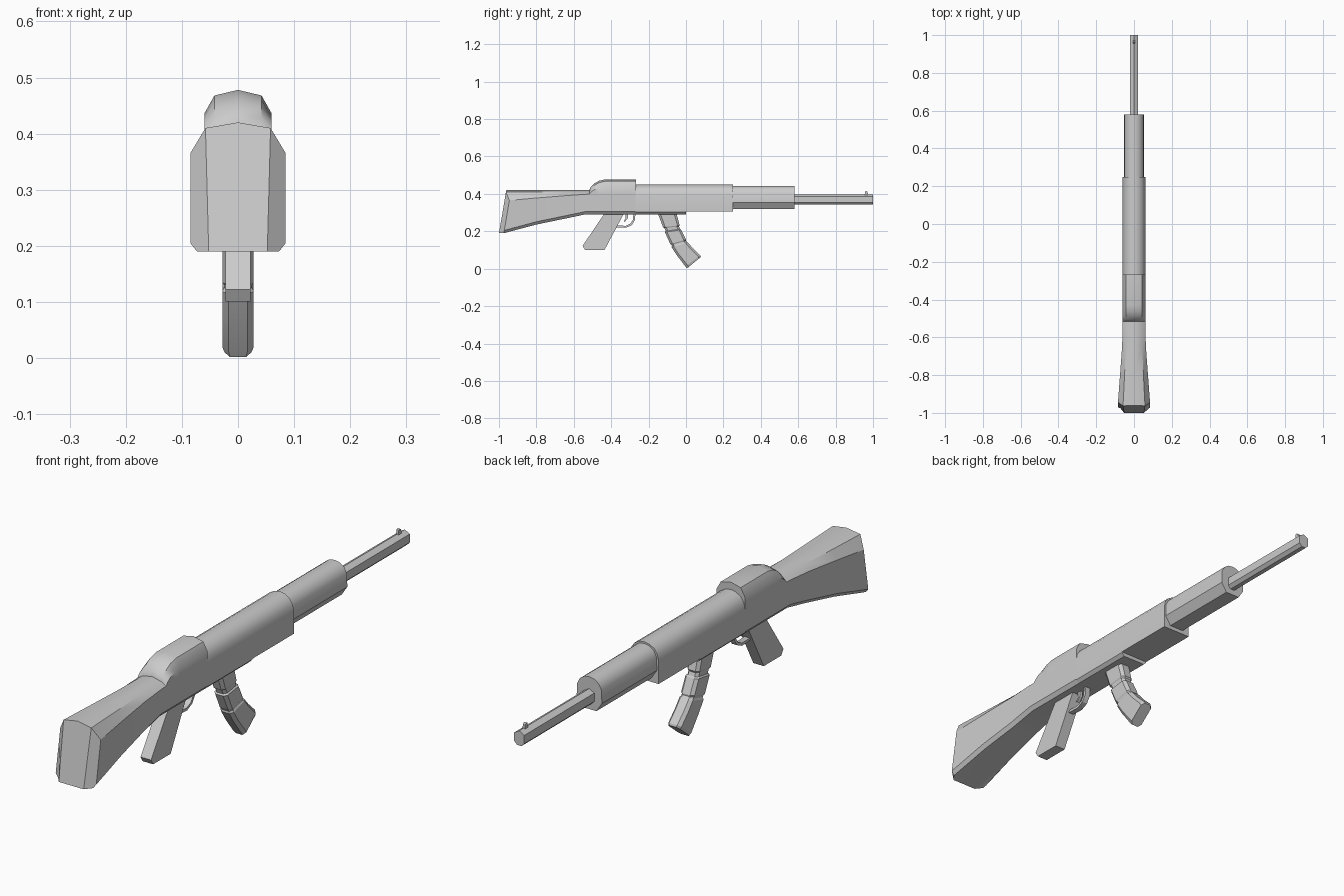
import bpy, bmesh, math

cube = bpy.data.objects.get("Cube")
if cube:
    bpy.data.objects.remove(cube, do_unlink=True)

grey = bpy.data.materials.new("plain_grey")
grey.use_nodes = True
grey.diffuse_color = (0.6, 0.6, 0.6, 1)
grey.node_tree.nodes["Principled BSDF"].inputs["Base Color"].default_value = (0.6, 0.6, 0.6, 1)


def finish(name, bm, angle=32):
    """Turn a bmesh into a shaded object."""
    bmesh.ops.recalc_face_normals(bm, faces=bm.faces)
    mesh = bpy.data.meshes.new(name)
    bm.to_mesh(mesh)
    bm.free()
    mesh.materials.append(grey)
    obj = bpy.data.objects.new(name, mesh)
    bpy.context.collection.objects.link(obj)
    bpy.ops.object.select_all(action='DESELECT')
    obj.select_set(True)
    bpy.context.view_layer.objects.active = obj
    bpy.ops.object.shade_smooth_by_angle(angle=math.radians(angle))
    return obj


def mirrored(half, y):
    """Closed ring at y from the +x half of a section, listed top to bottom."""
    y_of = y if callable(y) else (lambda x, z: y)
    pts = half + [(-x, z) for x, z in reversed(half) if x > 0]
    return [(x, y_of(abs(x), z), z) for x, z in pts]


def loft(name, rings, start_cap=None, angle=32):
    bm = bmesh.new()
    loops = [[bm.verts.new(p) for p in ring] for ring in rings]
    n = len(loops[0])
    for a, b in zip(loops, loops[1:]):
        for i in range(n):
            j = (i + 1) % n
            bm.faces.new((a[i], a[j], b[j], b[i]))
    for face in start_cap or [range(n)]:
        bm.faces.new([loops[0][i] for i in face])
    bm.faces.new(loops[-1])
    return finish(name, bm, angle)


def slab(name, outline, half_width):
    """Side outline (y, z) extruded across x."""
    bm = bmesh.new()
    face = bm.faces.new([bm.verts.new((-half_width, y, z)) for y, z in outline])
    ext = bmesh.ops.extrude_face_region(bm, geom=[face])
    verts = [g for g in ext["geom"] if isinstance(g, bmesh.types.BMVert)]
    bmesh.ops.translate(bm, verts=verts, vec=(2 * half_width, 0, 0))
    return finish(name, bm)


# Stock and rear body in one loft, with a slanted, side-bevelled butt
def stock_half(top, flat, width, shoulder, bottom):
    return [(0, top), (flat, top - 0.01), (width, shoulder),
            (width, bottom + 0.015), (width - 0.012, bottom), (flat * 0.9, bottom)]


def butt_y(x, z):
    return -1 + 0.17 * (z - 0.19) + (0.026 if x > 0.06 else 0)


stock_rings = [mirrored(stock_half(0.42, 0.058, 0.085, 0.365, 0.19), butt_y)]
for y, flat, width, shoulder, bottom in [
        (-0.8, 0.05, 0.074, 0.378, 0.236), (-0.65, 0.043, 0.063, 0.39, 0.267),
        (-0.54, 0.041, 0.06, 0.398, 0.29), (-0.27, 0.041, 0.06, 0.40, 0.29)]:
    stock_rings.append(mirrored(stock_half(0.42, flat, width, shoulder, bottom), y))
loft("stock", stock_rings,
     start_cap=[(0, 1, 5, 6, 10), (1, 2, 3, 4, 5), (10, 9, 8, 7, 6)])

# Raised rear cover with a rounded back slope
cover_rings = []
for y, top, drop in [(-0.517, 0.421, 0.022), (-0.508, 0.438, 0.028), (-0.49, 0.456, 0.034),
                     (-0.465, 0.47, 0.04), (-0.43, 0.478, 0.042), (-0.268, 0.478, 0.042)]:
    cover_rings.append(mirrored([(0, top), (0.042, top - 0.01), (0.06, top - drop),
                                 (0.06, 0.395)], y))
loft("rear_cover", cover_rings)

# Receiver with rounded top, and the plate beneath it
receiver = [(0, 0.45), (0.022, 0.446), (0.042, 0.434), (0.055, 0.415),
            (0.06, 0.39), (0.06, 0.305)]
loft("receiver", [mirrored(receiver, y) for y in (-0.27, 0.25)])
loft("bottom_plate", [mirrored([(0.06, 0.306), (0.06, 0.302), (0.048, 0.29)], y)
                      for y in (-0.27, 0)])

# Handguard and barrel
guard = [(0, 0.443), (0.022, 0.439), (0.04, 0.426), (0.051, 0.405),
         (0.053, 0.355), (0.03, 0.32)]
loft("handguard", [mirrored(guard, y) for y in (0.24, 0.58)])
tube = [(0, 0.398), (0.021, 0.386), (0.021, 0.354), (0.009, 0.342)]
loft("barrel", [mirrored(tube, y) for y in (0.57, 1)])
slab("front_sight", [(0.955, 0.392), (0.957, 0.413), (0.964, 0.416),
                     (0.971, 0.41), (0.973, 0.392)], 0.005)

# Grip, trigger and trigger guard
slab("grip", [(-0.436, 0.295), (-0.332, 0.295), (-0.435, 0.101),
              (-0.54, 0.101), (-0.553, 0.122)], 0.022)
slab("trigger", [(-0.325, 0.295), (-0.308, 0.295), (-0.312, 0.268), (-0.328, 0.25),
                 (-0.333, 0.254), (-0.322, 0.27)], 0.006)
slab("trigger_guard", [(-0.38, 0.222), (-0.32, 0.219), (-0.29, 0.233), (-0.274, 0.258),
                       (-0.27, 0.295), (-0.281, 0.295), (-0.284, 0.261),
                       (-0.297, 0.241), (-0.322, 0.229), (-0.38, 0.232)], 0.011)


# Curved magazine in stepped segments, each ring a chamfered rectangle
def magazine_ring(back, front, half, inset=0.0):
    c = 0.13
    along = [(inset, 0.6), (inset + c, 1), (1 - inset - c, 1), (1 - inset, 0.6)]
    ring = [(half * w, t) for t, w in along] + [(-half * w, t) for t, w in reversed(along)]
    return [(x, back[0] + (front[0] - back[0]) * t, back[1] + (front[1] - back[1]) * t)
            for x, t in ring]


stations = [((-0.152, 0.3), (-0.052, 0.3), 0.026, 0),
            ((-0.123, 0.222), (-0.034, 0.232), 0.026, 0),
            ((-0.121, 0.216), (-0.032, 0.226), 0.023, 0.06),
            ((-0.114, 0.2), (-0.027, 0.213), 0.023, 0.06),
            ((-0.113, 0.195), (-0.026, 0.208), 0.028, 0),
            ((-0.084, 0.132), (0.0, 0.155), 0.028, 0),
            ((-0.082, 0.127), (0.003, 0.15), 0.025, 0.04),
            ((-0.079, 0.121), (0.007, 0.145), 0.025, 0.04),
            ((-0.077, 0.115), (0.01, 0.14), 0.028, 0),
            ((-0.05, 0.073), (0.038, 0.108), 0.028, 0),
            ((-0.003, 0.012), (0.077, 0.071), 0.028, 0),
            ((0.003, 0.0), (0.082, 0.065), 0.024, 0.03)]
loft("magazine", [magazine_ring(*s) for s in stations], angle=20)
